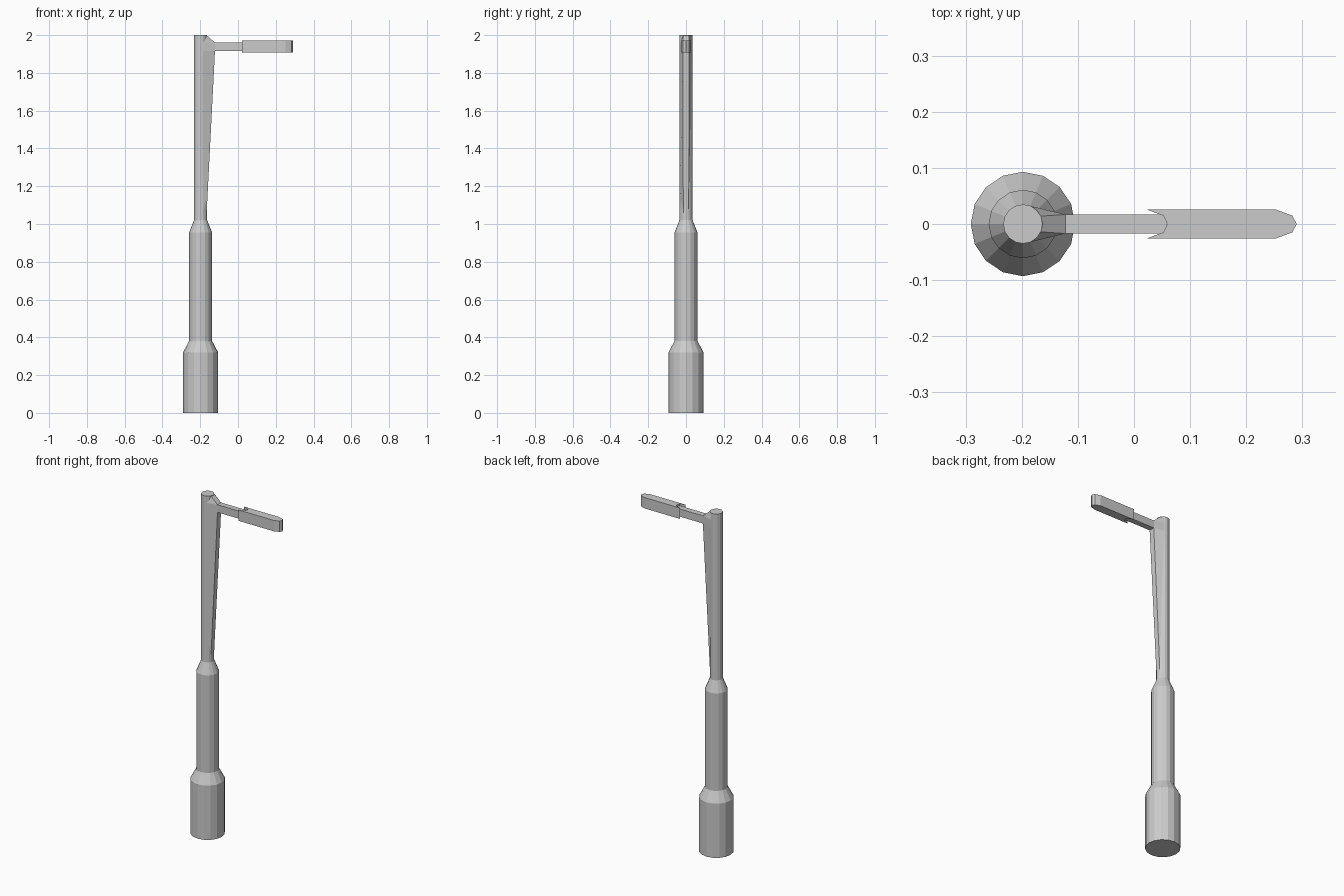
import bpy, math

if "Cube" in bpy.data.objects:
    bpy.data.objects.remove(bpy.data.objects["Cube"])

CX = -0.198  # pole axis


def make(name, verts, faces):
    me = bpy.data.meshes.new(name)
    me.from_pydata(verts, [], faces)
    me.update()
    ob = bpy.data.objects.new(name, me)
    bpy.context.collection.objects.link(ob)
    return ob


def loft(name, rings):
    """Join equal-length rings of points and cap both ends."""
    n = len(rings[0])
    verts = [p for r in rings for p in r]
    faces = [(k * n + i, k * n + (i + 1) % n, (k + 1) * n + (i + 1) % n, (k + 1) * n + i)
             for k in range(len(rings) - 1) for i in range(n)]
    faces.append(tuple(reversed(range(n))))
    faces.append(tuple(range(len(verts) - n, len(verts))))
    return make(name, verts, faces)


def circle(r, z, n=16):
    return [(CX + r * math.cos(2 * math.pi * i / n), r * math.sin(2 * math.pi * i / n), z)
            for i in range(n)]


# Stepped pole
profile = [(0.093, 0), (0.093, 0.32), (0.061, 0.38), (0.061, 0.955), (0.035, 1.02), (0.035, 2.0)]
loft("pole", [circle(r, z) for r, z in profile])

# Tapered bracket widening towards the arm
fin = [(-0.168, 0.014, 1.02), (-0.122, 0.017, 1.915), (-0.122, 0.017, 1.96), (-0.166, 0.014, 1.999)]
loft("bracket", [[(-0.188, -0.033, z), (x, -w, z), (x, w, z), (-0.188, 0.033, z)]
                 for x, w, z in fin])

# Horizontal arm
loft("arm", [[(-0.15, -0.017, z), (0.058, -0.017, z), (0.058, 0.017, z), (-0.15, 0.017, z)]
             for z in (1.915, 1.96)])

# Lamp head: pointed nose, matching notch at the inner end
nose = [(0.0, -0.026), (0.03, -0.015), (0.038, 0.0), (0.03, 0.015), (0.0, 0.026)]
outline = [(0.252 + x, y) for x, y in nose] + [(0.022 + x, y) for x, y in reversed(nose)]
loft("lamp_head", [[(x, y, z) for x, y in outline] for z in (1.907, 1.971)])
